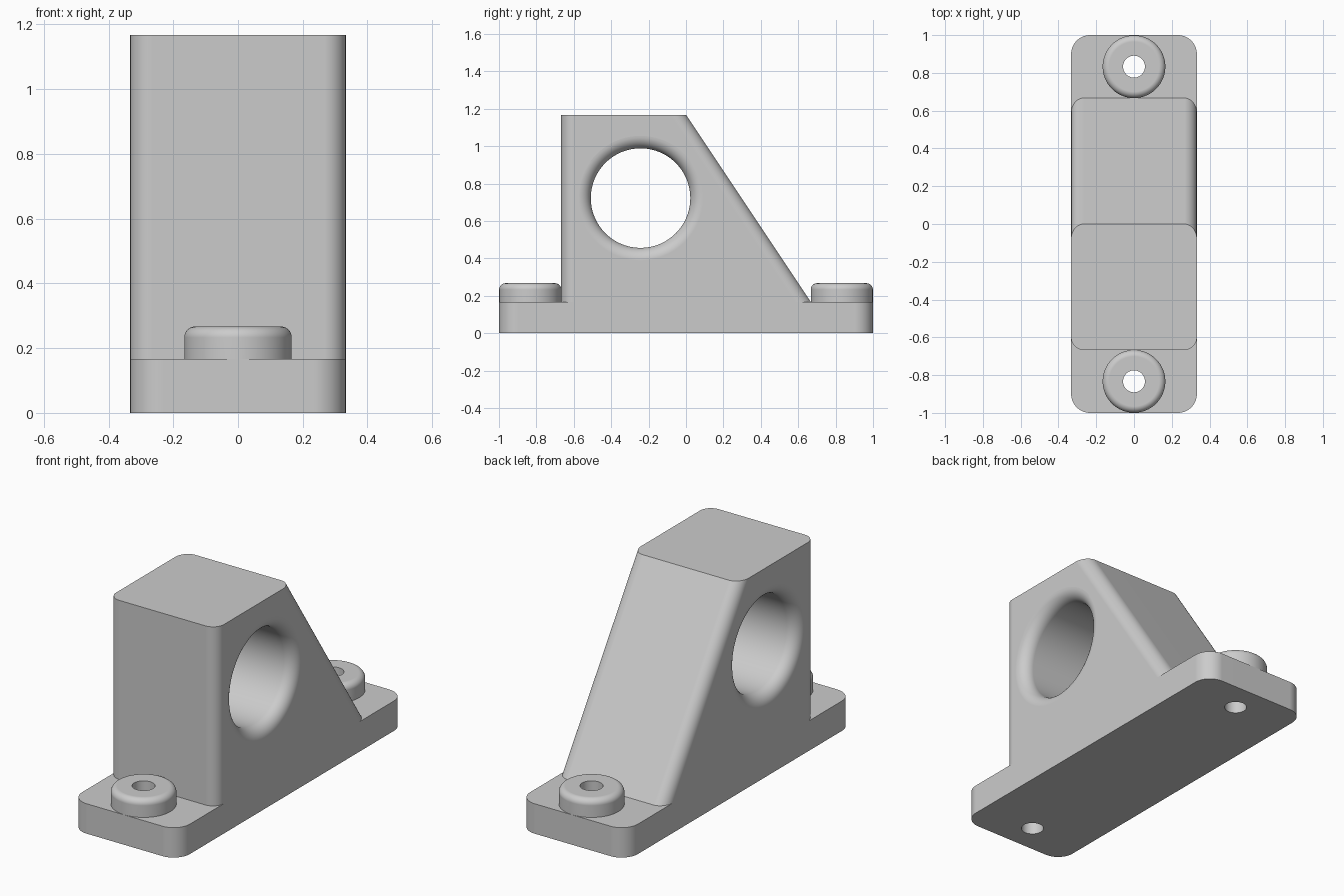
import bpy, bmesh
from math import sin, cos, pi
from mathutils import Matrix

cube = bpy.data.objects.get("Cube")
if cube:
    bpy.data.objects.remove(cube, do_unlink=True)

HALF_W = 0.333     # half width of base and body
PLATE = 0.167      # base thickness
TOP = 1.167        # height of the body
FILLET = 0.067
BOLT_Y = 0.833

grey = bpy.data.materials.new("plain grey")
grey.use_nodes = True
colour = (0.6, 0.6, 0.6, 1)
grey.diffuse_color = colour
grey.node_tree.nodes["Principled BSDF"].inputs["Base Color"].default_value = colour


def finish(name, bm, matrix=None):
    """Turn a bmesh into a grey object."""
    if matrix:
        bm.transform(matrix)
    bmesh.ops.recalc_face_normals(bm, faces=bm.faces)
    mesh = bpy.data.meshes.new(name)
    bm.to_mesh(mesh)
    bm.free()
    mesh.materials.append(grey)
    obj = bpy.data.objects.new(name, mesh)
    bpy.context.collection.objects.link(obj)
    return obj


def prism(name, profile, depth, radius, axis):
    """Extrude a profile of 3D points and round its edges that rise along z."""
    bm = bmesh.new()
    face = bm.faces.new([bm.verts.new(p) for p in profile])
    ext = bmesh.ops.extrude_face_region(bm, geom=[face])
    verts = [g for g in ext["geom"] if isinstance(g, bmesh.types.BMVert)]
    bmesh.ops.translate(bm, verts=verts, vec=[depth * a for a in axis])
    rising = [e for e in bm.edges if abs(e.verts[0].co.z - e.verts[1].co.z) > 0.01]
    bmesh.ops.bevel(bm, geom=rising, offset=radius, segments=10, profile=0.5,
                    affect='EDGES', clamp_overlap=False)
    return finish(name, bm)


def lathe(name, profile, matrix, sides=96):
    """Spin (radius, height) points about z and cap both ends."""
    bm = bmesh.new()
    rings = [[bm.verts.new((r * cos(2 * pi * i / sides), r * sin(2 * pi * i / sides), z))
              for i in range(sides)] for r, z in profile]
    for a, b in zip(rings, rings[1:]):
        for i in range(sides):
            j = (i + 1) % sides
            bm.faces.new((a[i], a[j], b[j], b[i]))
    bm.faces.new(rings[0])
    bm.faces.new(rings[-1])
    return finish(name, bm, matrix)


def combine(target, tool, operation):
    """Apply a boolean and drop the tool object."""
    mod = target.modifiers.new(operation.title(), 'BOOLEAN')
    mod.operation, mod.solver, mod.object = operation, 'EXACT', tool
    bpy.context.view_layer.objects.active = target
    bpy.ops.object.modifier_apply(modifier=mod.name)
    bpy.data.objects.remove(tool, do_unlink=True)


# Base plate with rounded corners
base = prism("base_plate", [(-HALF_W, -1, 0), (HALF_W, -1, 0), (HALF_W, 1, 0), (-HALF_W, 1, 0)],
             PLATE, 0.1, (0, 0, 1))

# Upright body with a sloping back
outline = [(-0.667, PLATE), (0.667, PLATE), (0, TOP), (-0.667, TOP)]
body = prism("body", [(-HALF_W, y, z) for y, z in outline], 2 * HALF_W, FILLET, (1, 0, 0))

# Cross bore with flared mouths on both sides
arc = [i * pi / 20 for i in range(11)]
mouth = [(HALF_W - FILLET * cos(a), HALF_W - FILLET + FILLET * sin(a)) for a in arc]
mouth.append((HALF_W, HALF_W + 0.1))
bore_profile = [(r, -x) for r, x in reversed(mouth)] + mouth
bore = lathe("bore_cutter", bore_profile,
             Matrix.Translation((0, -0.243, 0.722)) @ Matrix.Rotation(pi / 2, 4, 'Y'))
combine(body, bore, 'DIFFERENCE')
combine(base, body, 'UNION')

# Bolt bosses with rounded rims, and the bolt holes through them
R, H, RIM = 0.166, 0.267, 0.034
boss_profile = [(R, PLATE - 0.05)] + [
    (R - RIM + RIM * cos(a), H - RIM + RIM * sin(a)) for a in arc]
for y in (-BOLT_Y, BOLT_Y):
    place = Matrix.Translation((0, y, 0))
    combine(base, lathe("bolt_boss", boss_profile, place), 'UNION')
    hole = lathe("bolt_hole_cutter", [(0.058, -0.1), (0.058, 0.4)], place, 48)
    combine(base, hole, 'DIFFERENCE')

# Smooth fillets with crisp edges
base.name = "bearing_bracket"
bpy.ops.object.select_all(action='DESELECT')
base.select_set(True)
bpy.context.view_layer.objects.active = base
bpy.ops.object.shade_smooth_by_angle(angle=pi / 6)
weighted = base.modifiers.new("Weighted normals", 'WEIGHTED_NORMAL')
weighted.keep_sharp = True
